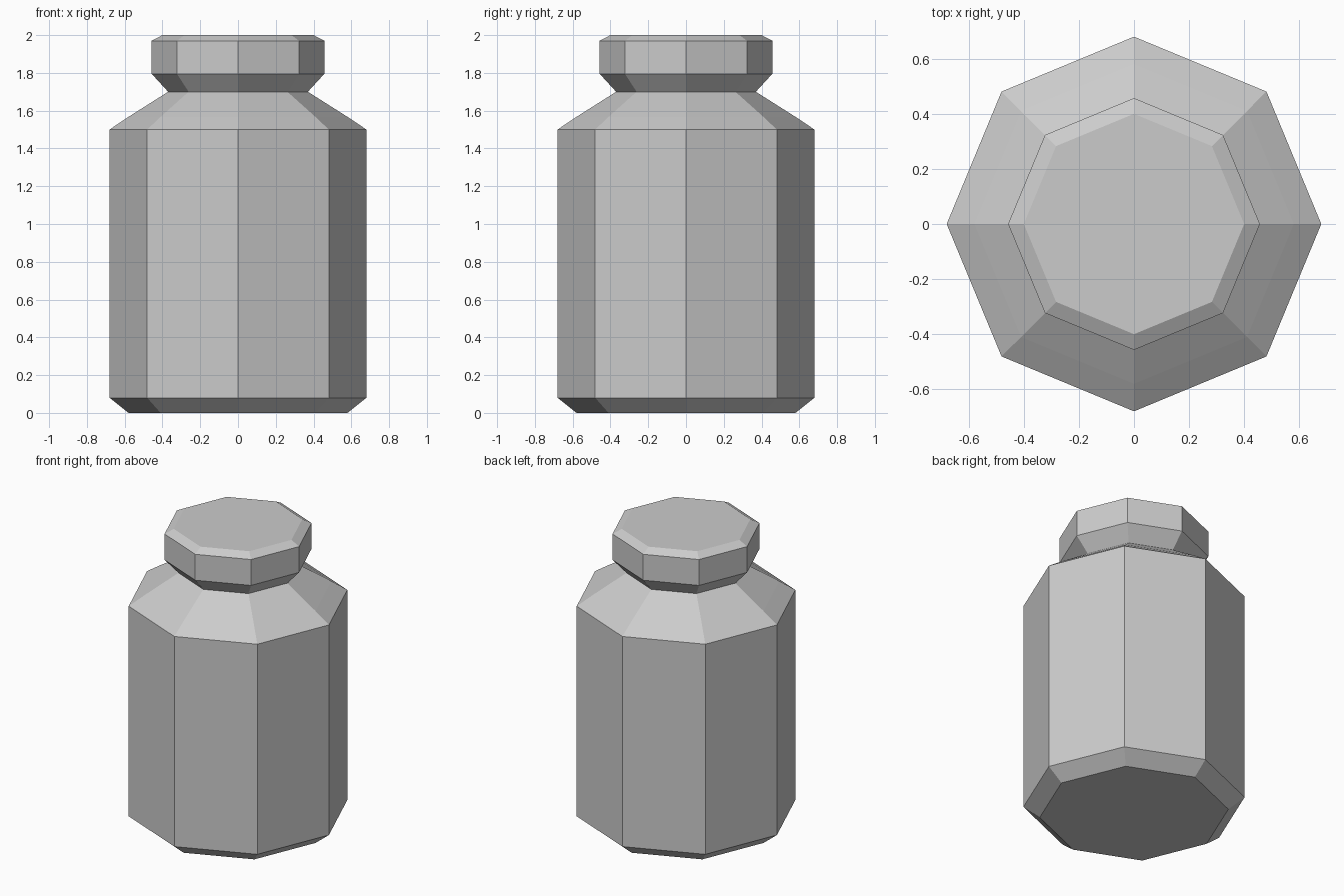
import bpy
import bmesh
from math import cos, sin, tau

SIDES = 8

cube = bpy.data.objects.get("Cube")
if cube:
    bpy.data.objects.remove(cube, do_unlink=True)

# Single plain grey
grey = bpy.data.materials.new("plain_grey")
grey.use_nodes = True
colour = (0.6, 0.6, 0.6, 1)
grey.diffuse_color = colour
grey.node_tree.nodes["Principled BSDF"].inputs["Base Color"].default_value = colour


def lathe(name, profile, cap_bottom=False, cap_top=False):
    """Turn a (radius, height) profile into a flat-sided octagonal shell."""
    bm = bmesh.new()
    rings = [[bm.verts.new((r * cos(tau * i / SIDES), r * sin(tau * i / SIDES), z))
              for i in range(SIDES)] for r, z in profile]
    for low, high in zip(rings, rings[1:]):
        for i in range(SIDES):
            j = (i + 1) % SIDES
            bm.faces.new((low[i], low[j], high[j], high[i]))
    if cap_bottom:
        bm.faces.new(rings[0][::-1])
    if cap_top:
        bm.faces.new(rings[-1])
    mesh = bpy.data.meshes.new(name)
    bm.to_mesh(mesh)
    bm.free()
    mesh.materials.append(grey)
    obj = bpy.data.objects.new(name, mesh)
    bpy.context.collection.objects.link(obj)
    return obj


# Jar body: chamfered base, straight wall, sloping shoulder
lathe("jar_body", [(0.58, 0), (0.68, 0.08), (0.68, 1.5), (0.58, 1.567), (0.37, 1.7)],
      cap_bottom=True)

# Flared neck under the lid
lathe("jar_neck", [(0.37, 1.7), (0.457, 1.795)])

# Lid: straight rim with a chamfered top edge
lathe("jar_lid", [(0.457, 1.795), (0.457, 1.97), (0.4, 2.0)], cap_top=True)
